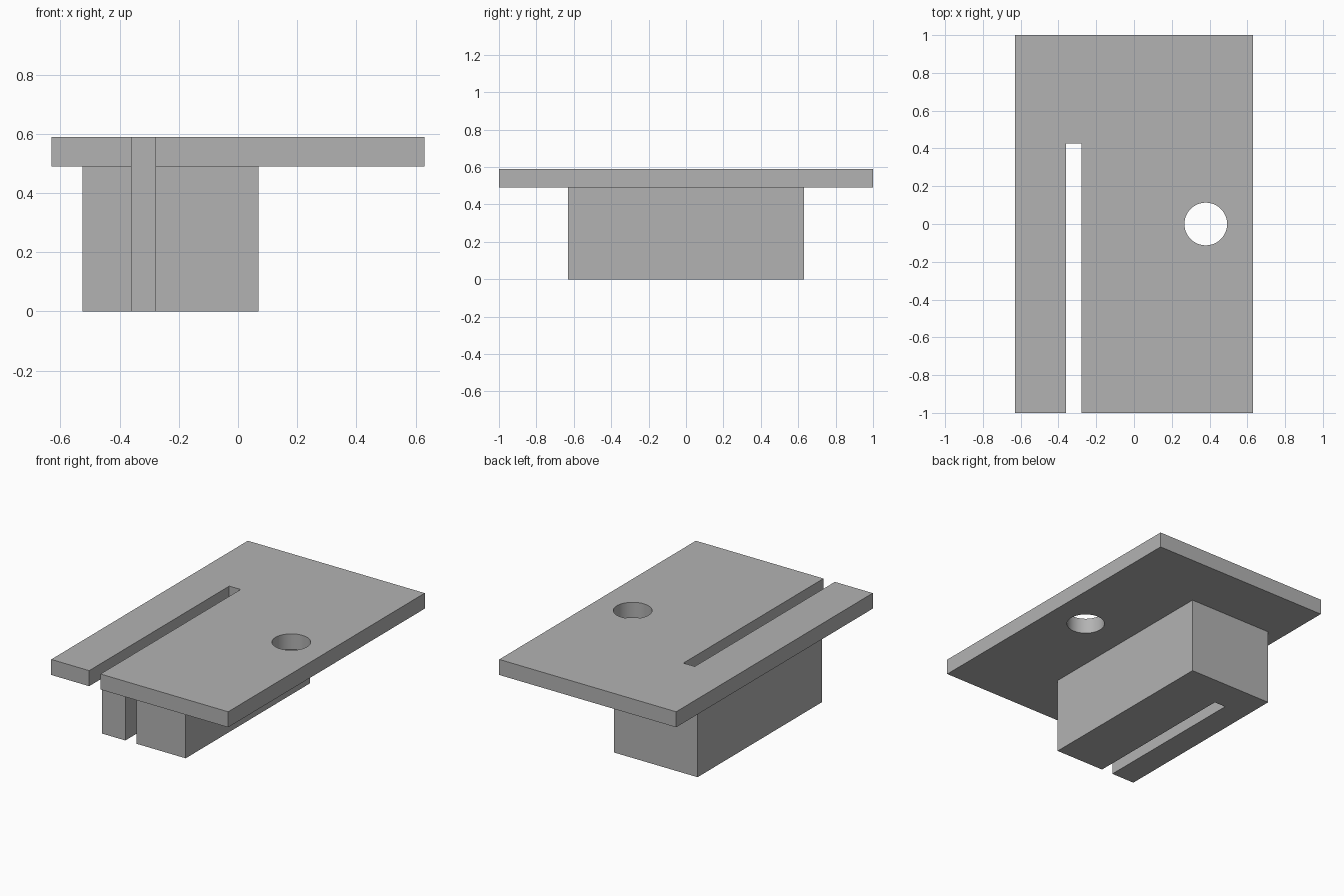
import bpy
import math

default = bpy.data.objects.get("Cube")
if default:
    bpy.data.objects.remove(default)

grey = bpy.data.materials.new("plain_grey")
grey.use_nodes = True
colour = (0.45, 0.45, 0.45, 1)
grey.diffuse_color = colour
grey.node_tree.nodes["Principled BSDF"].inputs["Base Color"].default_value = colour


def box(name, low, high):
    """Add a box spanning two opposite corners."""
    centre = [(a + b) / 2 for a, b in zip(low, high)]
    bpy.ops.mesh.primitive_cube_add(size=1, location=centre)
    obj = bpy.context.object
    obj.name = name
    obj.scale = [b - a for a, b in zip(low, high)]
    bpy.ops.object.transform_apply(location=False, rotation=False, scale=True)
    obj.data.materials.append(grey)
    return obj


def cut(target, cutter):
    """Subtract the cutter from the target."""
    mod = target.modifiers.new("cut", "BOOLEAN")
    mod.operation = "DIFFERENCE"
    mod.solver = "EXACT"
    mod.object = cutter
    bpy.context.view_layer.objects.active = target
    bpy.ops.object.modifier_apply(modifier=mod.name)


# Top plate and the block beneath it
plate = box("top_plate", (-0.63, -1, 0.49), (0.63, 1, 0.59))
block = box("lower_block", (-0.525, -0.632, 0), (0.07, 0.632, 0.49))

# Slot running in from the front through both parts
slot = box("slot_cutter", (-0.36, -1.2, -0.2), (-0.279, 0.425, 0.8))
for part in (plate, block):
    cut(part, slot)

# Round hole through the plate
bpy.ops.mesh.primitive_cylinder_add(vertices=64, radius=0.113, depth=0.5,
                                    location=(0.38, 0, 0.54))
hole = bpy.context.object
hole.data.materials.append(grey)
cut(plate, hole)

for cutter in (slot, hole):
    bpy.data.objects.remove(cutter)

# Smooth hole wall, crisp edges elsewhere
bpy.ops.object.select_all(action="DESELECT")
plate.select_set(True)
bpy.context.view_layer.objects.active = plate
bpy.ops.object.shade_smooth_by_angle(angle=math.radians(30))
